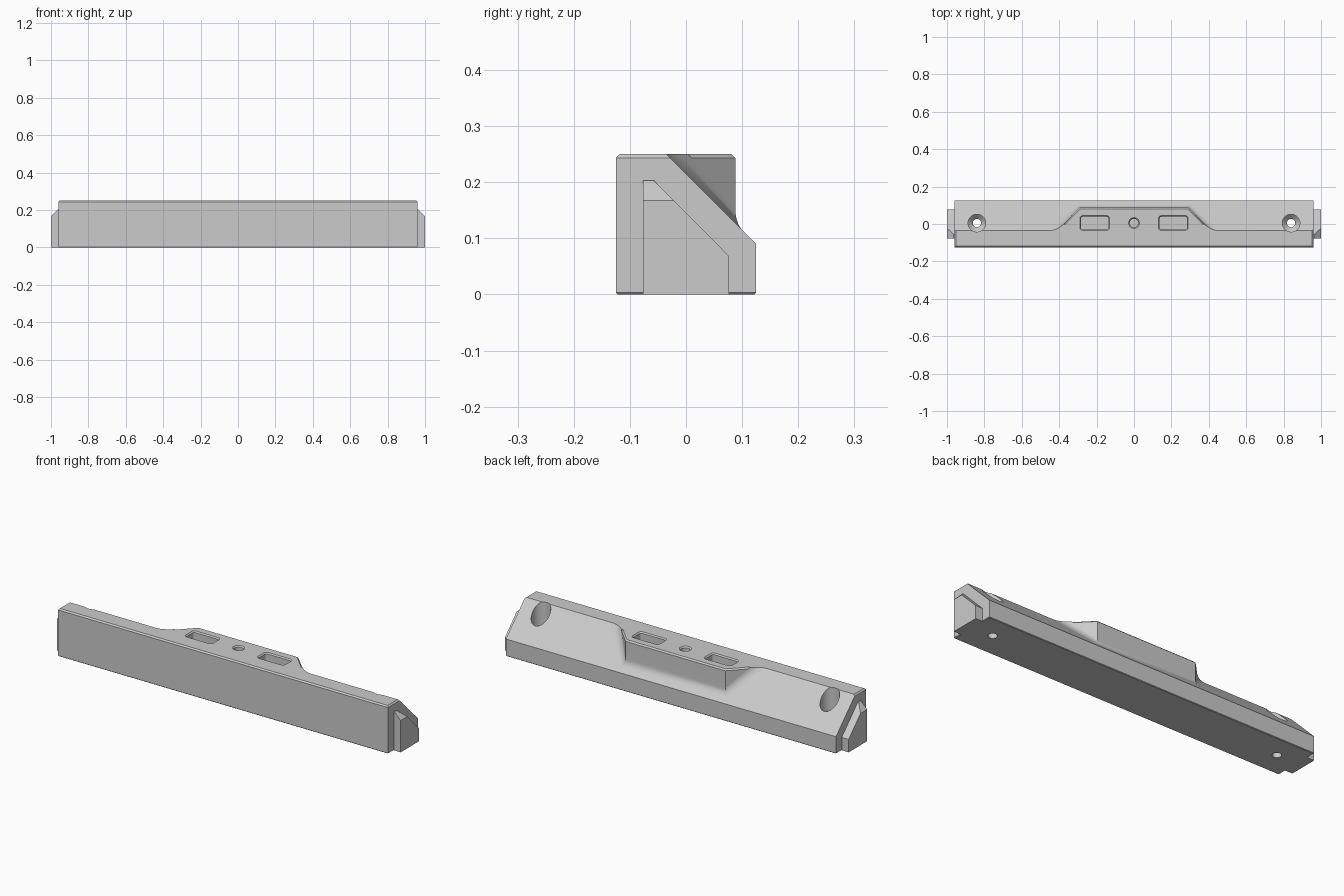
import bpy, bmesh, math
from mathutils import Vector

if "Cube" in bpy.data.objects:
    bpy.data.objects.remove(bpy.data.objects["Cube"], do_unlink=True)

grey = bpy.data.materials.new("plain_grey")
grey.use_nodes = True
grey.diffuse_color = (0.6, 0.6, 0.6, 1)
grey.node_tree.nodes["Principled BSDF"].inputs["Base Color"].default_value = (0.6, 0.6, 0.6, 1)


def loft(rings):
    """Closed solid through a list of equal-length rings."""
    bm = bmesh.new()
    loops = [[bm.verts.new(p) for p in ring] for ring in rings]
    n = len(loops[0])
    for a, b in zip(loops, loops[1:]):
        for i in range(n):
            j = (i + 1) % n
            bm.faces.new((a[i], a[j], b[j], b[i]))
    bm.faces.new(loops[0])
    bm.faces.new(loops[-1])
    bmesh.ops.recalc_face_normals(bm, faces=bm.faces)
    return bm


def chamfer(bm, size, rule):
    edges = [e for e in bm.edges if rule(e.verts[0].co, e.verts[1].co)]
    bmesh.ops.bevel(bm, geom=edges, offset=size, segments=1, affect='EDGES')


def make(name, bm):
    bmesh.ops.recalc_face_normals(bm, faces=bm.faces)
    mesh = bpy.data.meshes.new(name)
    bm.to_mesh(mesh)
    bm.free()
    mesh.materials.append(grey)
    obj = bpy.data.objects.new(name, mesh)
    bpy.context.collection.objects.link(obj)
    return obj


def select(obj):
    bpy.ops.object.select_all(action='DESELECT')
    obj.select_set(True)
    bpy.context.view_layer.objects.active = obj


def combine(target, tool, operation):
    mod = target.modifiers.new("combine", 'BOOLEAN')
    mod.object, mod.operation, mod.solver = tool, operation, 'EXACT'
    select(target)
    bpy.ops.object.modifier_apply(modifier=mod.name)
    bpy.data.objects.remove(tool, do_unlink=True)


def extrude_x(profile, x0, x1):
    return loft([[(x, y, z) for y, z in profile] for x in (x0, x1)])


def rounded_ring(cx, cy, hx, hy, r, z, steps=8):
    pts = []
    for k, (sx, sy) in enumerate(((1, 1), (-1, 1), (-1, -1), (1, -1))):
        for i in range(steps):
            a = math.pi / 2 * (k + (i + 0.5) / steps)
            pts.append((cx + sx * (hx - r) + r * math.cos(a),
                        cy + sy * (hy - r) + r * math.sin(a), z))
    return pts


TOP = 0.25

# Main bar: sloped back, chamfered top and bottom rims
bar = extrude_x([(-0.125, 0), (0.125, 0), (0.125, 0.09), (-0.035, TOP), (-0.125, TOP)], -0.96, 0.96)
chamfer(bar, 0.007, lambda a, b: min(a.z, b.z) > 0.249 and max(a.y, b.y) - 0.5 * abs(a.y - b.y) < -0.07)
chamfer(bar, 0.003, lambda a, b: max(a.z, b.z) < 0.001)
body = make("wedge_bar", bar)

# Raised mounting block on the slope
outline = [(-0.41, -0.06), (-0.41, -0.035), (-0.29, 0.088), (0.29, 0.088), (0.41, -0.035), (0.41, -0.06)]
block = loft([[(x, y, z) for x, y in outline] for z in (0.05, TOP)])
chamfer(block, 0.007, lambda a, b: min(a.z, b.z) > 0.249 and max(a.y, b.y) > 0)
combine(body, make("block", block), 'UNION')


# Curved blend between block walls and slope
def blend_section(wall, corner, slope, deep, steps=8):
    w, c, s = Vector(wall), Vector(corner), Vector(slope)
    arc = [w * (1 - t) ** 2 + c * 2 * t * (1 - t) + s * t * t
           for t in (i / steps for i in range(steps + 1))]
    return arc + [Vector(deep)]


end = blend_section((0.372, 0.004, TOP), (0.41, -0.036, TOP), (0.46, -0.036, TOP), (0.36, -0.05, TOP))
bend = blend_section((0.29, 0.088, 0.153), (0.29, 0.088, 0.127), (0.31, 0.102, 0.1125), (0.27, 0.06, 0.11))
flip = lambda ring: [Vector((-p.x, p.y, p.z)) for p in ring]
blend = loft([end, bend, flip(bend), flip(end)])
bmesh.ops.triangulate(blend, faces=blend.faces)
combine(body, make("blend", blend), 'UNION')


# Pockets and holes
def cut(cx, hx, hy, r, levels):
    """Levels are (height, growth) pairs from bottom to top."""
    rings = [rounded_ring(cx, 0.005, hx + g, hy + g, r + g, z) for z, g in levels]
    combine(body, make("cutter", loft(rings)), 'DIFFERENCE')


rim = [(0.15, 0), (0.244, 0), (0.264, 0.02)]
cut(0, 0.023, 0.023, 0.023, rim)
for side in (-1, 1):
    cut(side * 0.21, 0.074, 0.034, 0.012, rim)
    cut(side * 0.84, 0.022, 0.022, 0.022, [(-0.05, 0), (0.1, 0), (0.125, 0.025), (0.3, 0.025)])

select(body)
bpy.ops.object.shade_smooth_by_angle(angle=math.radians(28))

# End tabs with sloped tips
tab_profile = [(-0.077, 0), (0.077, 0), (0.077, 0.068), (-0.057, 0.203), (-0.077, 0.203)]
for name, side in (("left_end_tab", 1), ("right_end_tab", -1)):
    tab = extrude_x(tab_profile, side * 0.955, side * 1.0)
    bmesh.ops.bisect_plane(tab, geom=tab.verts[:] + tab.edges[:] + tab.faces[:],
                           plane_co=(side, 0, 0.167), plane_no=(side, 0, 1), clear_outer=True)
    bmesh.ops.holes_fill(tab, edges=[e for e in tab.edges if e.is_boundary], sides=0)
    make(name, tab)
